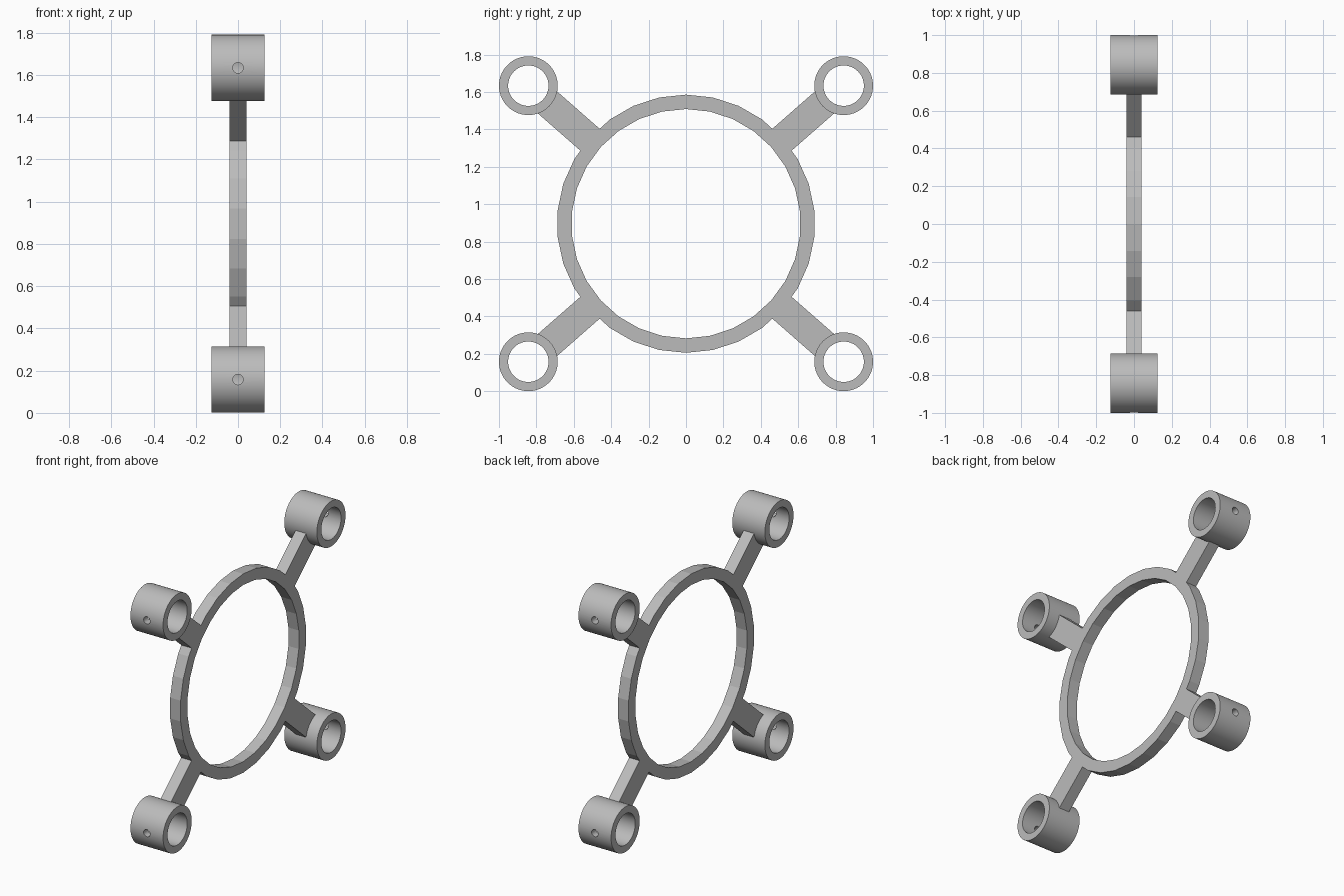
import bpy, bmesh, math
from mathutils import Matrix, Vector

cube = bpy.data.objects.get("Cube")
if cube:
    bpy.data.objects.remove(cube, do_unlink=True)

CZ = 0.896            # height of the ring centre
HUB_Y, HUB_Z = 0.843, 0.738   # hub offset from the ring centre
HUB_R, BORE_R, HUB_HALF = 0.157, 0.108, 0.125
BAR_HALF = 0.04       # half thickness of ring and arms

grey = bpy.data.materials.new("plain grey")
grey.use_nodes = True
colour = (0.5, 0.5, 0.5, 1)
grey.diffuse_color = colour
grey.node_tree.nodes["Principled BSDF"].inputs["Base Color"].default_value = colour


def finish(name, bm):
    bmesh.ops.recalc_face_normals(bm, faces=bm.faces)
    mesh = bpy.data.meshes.new(name)
    bm.to_mesh(mesh)
    bm.free()
    mesh.materials.append(grey)
    obj = bpy.data.objects.new(name, mesh)
    bpy.context.collection.objects.link(obj)
    return obj


def select_only(obj):
    bpy.ops.object.select_all(action='DESELECT')
    obj.select_set(True)
    bpy.context.view_layer.objects.active = obj


def tube(name, y, z, outer, inner, half, sides):
    """Hollow cylinder along x, with a corner at the top."""
    bm = bmesh.new()
    rings = []
    for r, x in ((outer, -half), (outer, half), (inner, half), (inner, -half)):
        rings.append([bm.verts.new((x, y + r * math.sin(a), z + r * math.cos(a)))
                      for a in (2 * math.pi * i / sides for i in range(sides))])
    for k in range(4):
        a, b = rings[k], rings[(k + 1) % 4]
        for i in range(sides):
            j = (i + 1) % sides
            bm.faces.new((a[i], a[j], b[j], b[i]))
    return finish(name, bm)


def arm(name, sy, sz):
    """Flat bar from inside the ring wall to inside the hub wall."""
    reach = math.hypot(HUB_Y, HUB_Z)
    start, end = 0.645, reach - 0.118
    angle = math.atan2(sz * HUB_Z, sy * HUB_Y)
    bm = bmesh.new()
    bmesh.ops.create_cube(bm, size=1)
    place = (Matrix.Translation((0, 0, CZ)) @ Matrix.Rotation(angle, 4, 'X')
             @ Matrix.Translation((0, (start + end) / 2, 0))
             @ Matrix.Diagonal((2 * BAR_HALF, end - start, 0.156, 1)))
    bmesh.ops.transform(bm, matrix=place, verts=bm.verts)
    return finish(name, bm)


def drill(hub, y, z, sy):
    """Small screw hole through the outward wall of a hub."""
    bm = bmesh.new()
    bmesh.ops.create_cone(bm, cap_ends=True, segments=24, radius1=0.025,
                          radius2=0.025, depth=0.2)
    place = (Matrix.Translation(Vector((0, y + sy * 0.15, z)))
             @ Matrix.Rotation(math.pi / 2, 4, 'X'))
    bmesh.ops.transform(bm, matrix=place, verts=bm.verts)
    cutter = finish("screw_hole_cutter", bm)
    cutter.hide_render = True
    select_only(hub)
    mod = hub.modifiers.new("screw hole", 'BOOLEAN')
    mod.operation = 'DIFFERENCE'
    mod.solver = 'EXACT'
    mod.object = cutter
    bpy.ops.object.modifier_apply(modifier=mod.name)
    bpy.data.objects.remove(cutter, do_unlink=True)


# Faceted central ring
tube("central_ring", 0, CZ, 0.69, 0.613, BAR_HALF, 30)

# Four arms, each carrying a drilled hub
for sy, side in ((-1, "front"), (1, "back")):
    for sz, level in ((-1, "lower"), (1, "upper")):
        arm(f"{side}_{level}_arm", sy, sz)
        y, z = sy * HUB_Y, CZ + sz * HUB_Z
        hub = tube(f"{side}_{level}_hub", y, z, HUB_R, BORE_R, HUB_HALF, 72)
        drill(hub, y, z, sy)
        select_only(hub)
        bpy.ops.object.shade_smooth_by_angle(angle=math.radians(30))
